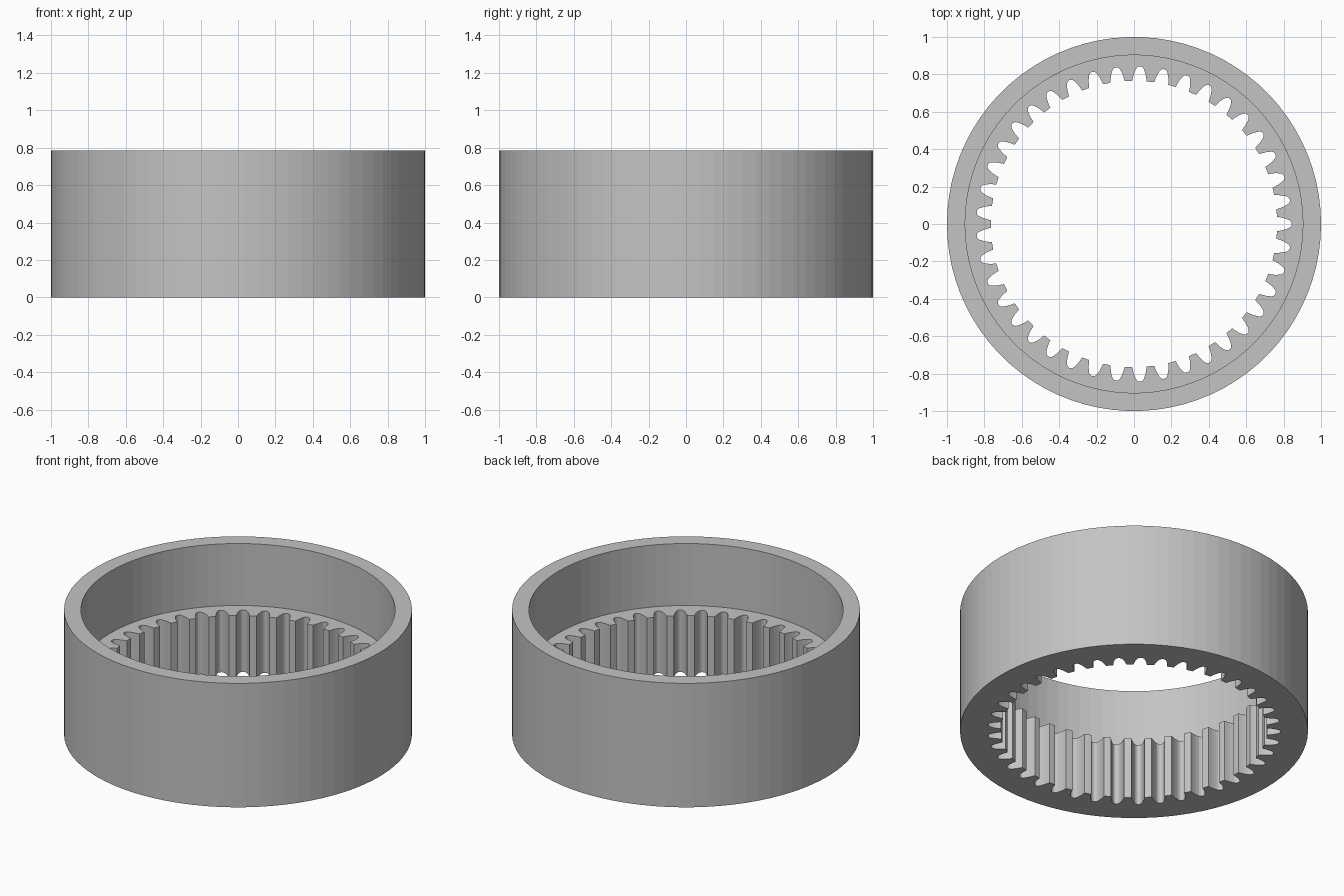
import bpy, bmesh, math

TEETH = 41
HEIGHT, STEP = 0.786, 0.393
OUTER, BORE, TIP = 1.0, 0.903, 0.765
PITCH = 2 * math.pi / TEETH
SIDES = 2 * TEETH

if "Cube" in bpy.data.objects:
    bpy.data.objects.remove(bpy.data.objects["Cube"], do_unlink=True)

steel = bpy.data.materials.new("plain grey")
steel.use_nodes = True
GREY = (0.55, 0.55, 0.55, 1)
steel.diffuse_color = GREY
steel.node_tree.nodes["Principled BSDF"].inputs["Base Color"].default_value = GREY

# Half of one gap between teeth: (radius, half width), from the tip to the root
flank = [(0.766, 0.038), (0.785, 0.035), (0.803, 0.031), (0.82, 0.025),
         (0.833, 0.019), (0.840, 0.012), (0.843, 0.004)]
half = [(r, w / r) for r, w in flank]
gap = [(TIP, -PITCH / 2)] + [(r, -a) for r, a in half] + [(r, a) for r, a in reversed(half)]

bm = bmesh.new()


def ring(points, z):
    """Add a closed loop of vertices from (radius, angle) pairs."""
    return [bm.verts.new((r * math.cos(a), r * math.sin(a), z)) for r, a in points]


def circle(radius, z):
    return ring([(radius, (i - 1) * PITCH / 2) for i in range(SIDES)], z)


def wall(a, b):
    """Join two loops of equal length with quads."""
    n = len(a)
    for i in range(n):
        j = (i + 1) % n
        bm.faces.new((a[i], a[j], b[j], b[i]))


def toothed_plate(edge, teeth):
    """Fill between a circle and the toothed loop, one face per tooth pitch."""
    n = len(gap)
    for k in range(TEETH):
        outside = [edge[(2 * k + i) % len(edge)] for i in range(3)]
        inside = [teeth[(n * k + i) % len(teeth)] for i in range(n + 1)]
        bm.faces.new(outside + inside[::-1])


tooth_points = [(r, a + k * PITCH) for k in range(TEETH) for r, a in gap]
teeth_low, teeth_high = ring(tooth_points, 0), ring(tooth_points, STEP)
outer_low, outer_high = circle(OUTER, 0), circle(OUTER, HEIGHT)
bore_low, bore_high = circle(BORE, STEP), circle(BORE, HEIGHT)

# Outer wall, rim, bore wall, ledge, tooth flanks and underside
wall(outer_low, outer_high)
wall(outer_high, bore_high)
wall(bore_high, bore_low)
toothed_plate(bore_low, teeth_high)
wall(teeth_high, teeth_low)
toothed_plate(outer_low, teeth_low)
bmesh.ops.recalc_face_normals(bm, faces=bm.faces)

mesh = bpy.data.meshes.new("ring_gear")
bm.to_mesh(mesh)
bm.free()
mesh.materials.append(steel)
gear = bpy.data.objects.new("ring_gear", mesh)
bpy.context.collection.objects.link(gear)
